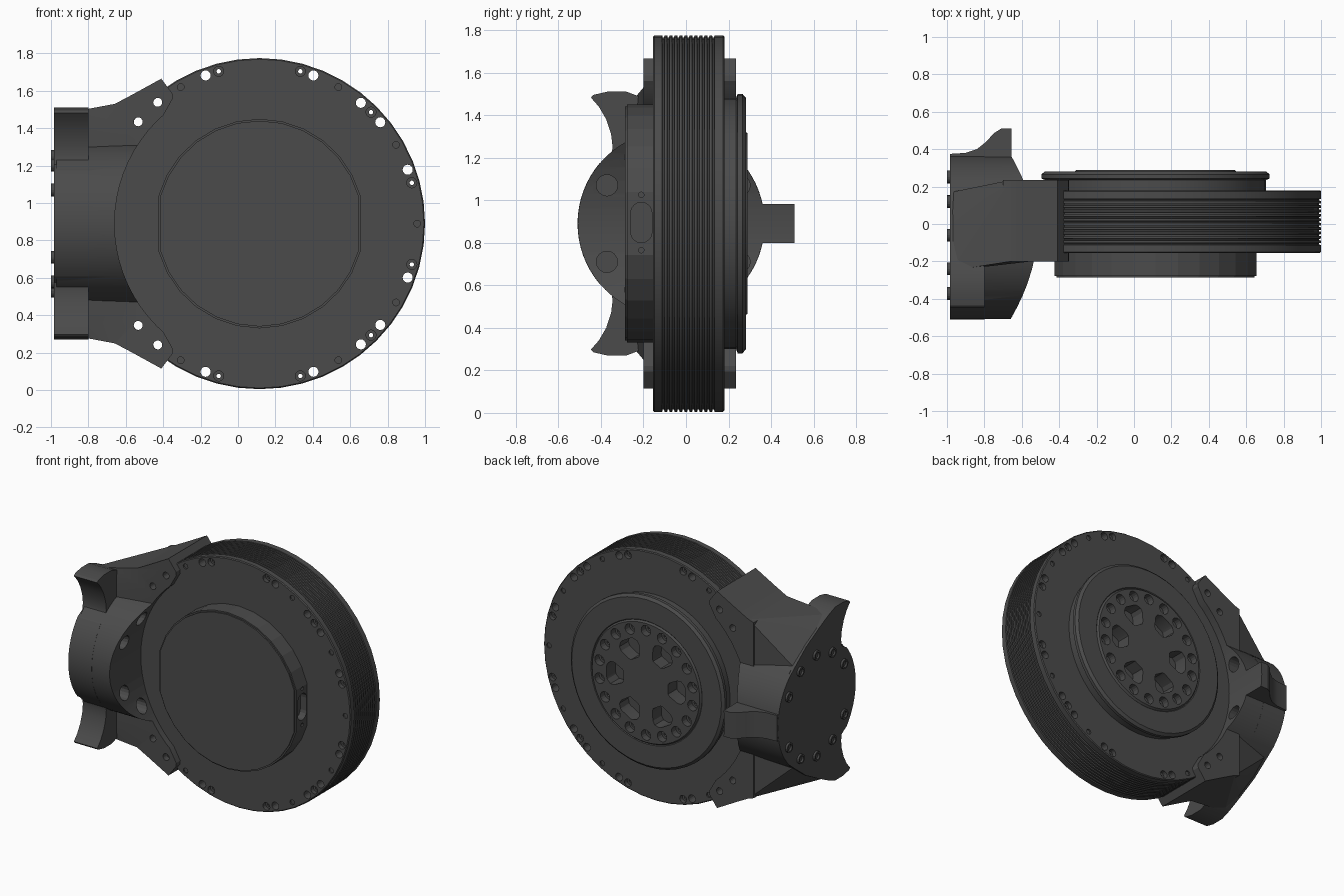
import bpy, bmesh
from math import sin, cos, radians, pi, acos
from mathutils import Vector

if "Cube" in bpy.data.objects:
    bpy.data.objects.remove(bpy.data.objects["Cube"])

CX, CZ = 0.115, 0.89            # disc axis (runs along y)
BY = -0.07                      # mounting flange axis (runs along x)
dark = bpy.data.materials.new("dark_metal")
dark.diffuse_color = (0.07, 0.07, 0.07, 1)
dark.use_nodes = True
dark.node_tree.nodes["Principled BSDF"].inputs["Base Color"].default_value = dark.diffuse_color


def place(axis, u, v, w):
    return {'x': (w, u, v), 'y': (u, w, v), 'z': (u, v, w)}[axis]


def prism(bm, pts, axis, a, b):
    lo = [bm.verts.new(place(axis, u, v, a)) for u, v in pts]
    hi = [bm.verts.new(place(axis, u, v, b)) for u, v in pts]
    bm.faces.new(lo)
    bm.faces.new(hi[::-1])
    for i in range(len(pts)):
        j = (i + 1) % len(pts)
        bm.faces.new((lo[i], hi[i], hi[j], lo[j]))


def circle(u, v, r, n=16):
    return [(u + r * cos(2 * pi * i / n), v + r * sin(2 * pi * i / n)) for i in range(n)]


def polar(r, deg):
    return CX + r * cos(radians(deg)), CZ + r * sin(radians(deg))


def revolve(bm, profile, n):
    rings = [[bm.verts.new((x, y, z)) for x, z in circle(CX, CZ, r, n)] for r, y in profile]
    bm.faces.new(rings[0])
    bm.faces.new(rings[-1][::-1])
    for p, q in zip(rings, rings[1:]):
        for i in range(n):
            j = (i + 1) % n
            bm.faces.new((p[i], q[i], q[j], p[j]))


def make(name, bm):
    bmesh.ops.recalc_face_normals(bm, faces=bm.faces[:])
    me = bpy.data.meshes.new(name)
    bm.to_mesh(me)
    bm.free()
    me.materials.append(dark)
    ob = bpy.data.objects.new(name, me)
    bpy.context.collection.objects.link(ob)
    return ob


def prisms(name, items):
    bm = bmesh.new()
    for it in items:
        prism(bm, *it)
    return make(name, bm)


def boolean(ob, tool, op='DIFFERENCE'):
    m = ob.modifiers.new("bool", 'BOOLEAN')
    m.operation, m.object, m.solver = op, tool, 'EXACT'
    bpy.context.view_layer.objects.active = ob
    bpy.ops.object.modifier_apply(modifier=m.name)
    bpy.data.objects.remove(tool)


def smooth(ob, deg=22):
    bpy.ops.object.select_all(action='DESELECT')
    ob.select_set(True)
    bpy.context.view_layer.objects.active = ob
    bpy.ops.object.shade_smooth_by_angle(angle=radians(deg))


def both(*angles):
    return [s * a for a in angles for s in (1, -1)]


# main disc with ribbed rim
R, RI = 0.885, 0.875
prof = [(R - .006, -.155), (R, -.149)]
for k in range(11):
    y = -.112 + k * .0235
    prof += [(R, y), (RI, y + .002), (RI, y + .009), (R, y + .011)]
prof += [(R, .174), (R - .006, .18)]
bm = bmesh.new()
revolve(bm, prof, 48)
disc = make("ribbed_disc", bm)
HR = 0.843
boolean(disc, prisms("cut", [(circle(*polar(HR, a), .027), 'y', -.3, .3)
                             for a in both(20, 40, 50, 70, 110, 130, 140)]))
shallow = []
for y0, y1 in ((-.2, -.125), (.15, .23)):
    shallow += [(circle(*polar(HR, a), .027), 'y', y0, y1) for a in both(15, 45, 75, 105)]
for y0, y1 in ((-.2, -.145), (.17, .23)):
    shallow += [(circle(*polar(HR, a), .018), 'y', y0, y1) for a in [0] + both(30, 60, 120)]
boolean(disc, prisms("cut", shallow))
boolean(disc, prisms("cut", [(circle(*polar(HR, a), .012, 10), 'y', -.3, .3)
                             for a in both(15, 45, 75, 105)]))
smooth(disc)


# front cover: round with two flat sides and a connector slot
def cover_outline(r, flat):
    t = acos(flat / r)
    pts = []
    for base in (0, pi):
        for i in range(13):
            a = base + t + (pi - 2 * t) * i / 12
            pts.append((CX + r * cos(a), CZ + r * sin(a)))
    return pts


bm = bmesh.new()
prism(bm, cover_outline(.56, .54), 'y', -.277, -.14)
lip = bmesh.new()
cover = make("front_cover", bm)
prism(lip, cover_outline(.55, .53), 'y', -.287, -.25)
boolean(cover, make("lip", lip), 'UNION')
slot = [(-.21 + .05 * cos(radians(a)), (.94 if a < 180 else .85) + .05 * sin(radians(a)))
        for a in list(range(0, 179, 22)) + [179.9] + list(range(180, 359, 22)) + [359.9]]
boolean(cover, prisms("cut", [(slot, 'x', .605, .7), (circle(-.21, 1.025, .013, 10), 'x', .62, .7),
                              (circle(-.21, .765, .013, 10), 'x', .62, .7)]))
smooth(cover, 10)

# rear output hub with pockets and bolt circle
bm = bmesh.new()
revolve(bm, [(.59, .15), (.59, .235), (.61, .243), (.61, .265), (.592, .281),
             (.44, .281), (.435, .276), (.43, .281), (.425, .289)], 48)
hub = make("output_hub", bm)
cuts = []
for k in range(6):
    o = Vector((cos(k * pi / 3), sin(k * pi / 3)))
    t = Vector((-o.y, o.x))
    shape = [(.175, .035), (.19, .05), (.25, .08), (.28, .08), (.305, .055), (.31, .04)]
    shape += [(r, -w) for r, w in shape[::-1]]
    cuts.append(([tuple(Vector((CX, CZ)) + o * r + t * w) for r, w in shape], 'y', .19, .35))
cuts += [(circle(*polar(.373, 10 + 20 * k), .037), 'y', .24, .35) for k in range(18)]
boolean(hub, prisms("cut", cuts))
boolean(hub, prisms("cut", [(circle(*polar(.373, 10 + 20 * k), .02, 10), 'y', .2, .35)
                            for k in range(18)]))
smooth(hub)

# bracket flange: half outline (y, height above axis) with swept horn, mirrored
half = [(BY - .44 * cos(radians(a)), .44 * sin(radians(a))) for a in range(0, 41, 5)]
half += [(-.352, .315), (-.345, .36), (-.352, .42), (-.375, .49), (-.41, .55), (-.447, .592),
         (-.435, .605), (-.37, .62), (-.28, .62), (-.2, .59), (-.1, .54), (.05, .46), (.18, .36)]
half += [(BY + .44 * cos(radians(a)), .44 * sin(radians(a))) for a in range(45, -1, -5)]
outline = [(y, CZ + z) for y, z in half] + [(y, CZ - z) for y, z in half[-2:0:-1]]
bracket = prisms("mounting_bracket", [(outline, 'x', -.985, -.8)])
boolean(bracket, prisms("bulge", [(circle(BY, CZ, .439, 72), 'x', -.97, -.5)]), 'UNION')

# web blending the flange into the arms
bm = bmesh.new()
for x, y, z in [(-.98, -.25, .58), (-.98, -.1, .53), (-.98, .05, .45), (-.98, .17, .35),
                (-.78, -.2, .605), (-.66, -.2, .64), (-.66, .235, .64), (-.55, -.2, .5), (-.55, .235, .5)]:
    for s in (1, -1):
        bm.verts.new((x, y, CZ + s * z))
bmesh.ops.convex_hull(bm, input=bm.verts[:])
boolean(bracket, make("web", bm), 'UNION')

# gripping arms above and below
arm = [(-.7, .2), (-.7, .627), (-.655, .642), (-.57, .687), (-.41, .775), (-.35, .695),
       (-.348, .67), (-.365, .64), (-.5, .4)]
boolean(bracket, prisms("arms", [([(x, CZ + s * z) for x, z in arm], 'y', -.2, .235)
                                 for s in (1, -1)]), 'UNION')

# rear tab
tab = [(-.984, .2), (-.984, .375), (-.9, .38), (-.84, .4), (-.79, .44), (-.75, .485), (-.71, .51),
       (-.655, .51), (-.645, .5), (-.645, .43), (-.62, .36), (-.62, .2)]
boolean(bracket, prisms("tab", [(tab, 'z', .798, .983)]), 'UNION')

# clearance around the covers, arm holes and bolt access pockets
boolean(bracket, prisms("cut", [(circle(CX, CZ, .775, 72), 'y', -.8, .8)]))
boolean(bracket, prisms("cut", [(circle(*polar(HR + .004, a), .024), 'y', -.4, .4)
                                for a in both(130, 140)]))
bolts = [(-.06 + .36 * cos(radians(a)), CZ + .36 * sin(radians(a)))
         for a in range(30, 360, 30) if a != 180]
boolean(bracket, prisms("cut", [(circle(y, z, .05), 'x', -.78, -.3) for y, z in bolts]))
smooth(bracket)

# hollow locating bushes on the flange face
bushes = prisms("flange_bushes", [(circle(y, z, .034), 'x', -1.0, -.97) for y, z in bolts])
boolean(bushes, prisms("cut", [(circle(y, z, .022), 'x', -1.1, -.987) for y, z in bolts]))
smooth(bushes)
